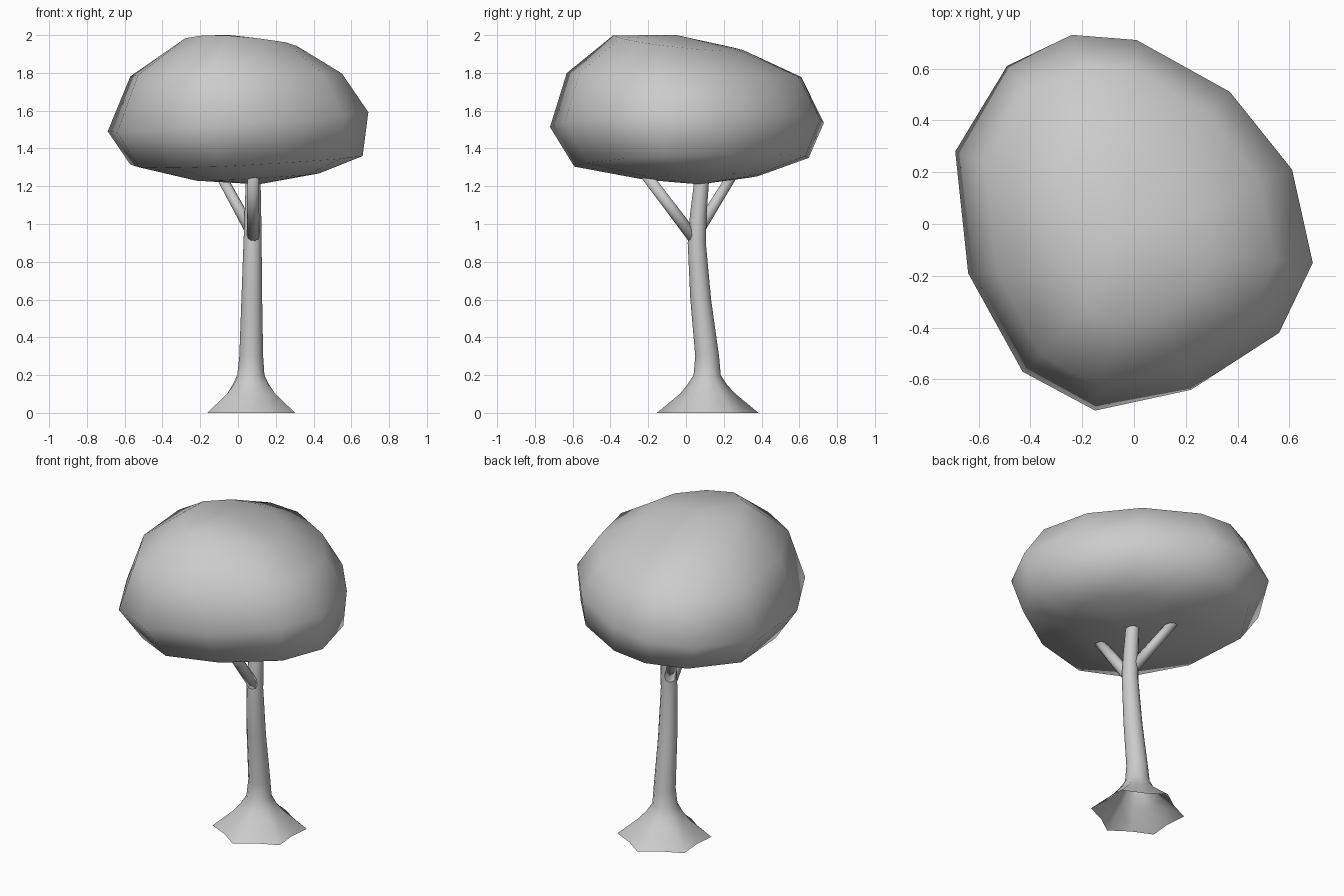
import bpy, bmesh, math
from mathutils import Vector

if "Cube" in bpy.data.objects:
    bpy.data.objects.remove(bpy.data.objects["Cube"])


def loft(name, rings, bottom=None, top=None):
    """Skin equal-length vertex rings; optional pole points close the ends."""
    bm = bmesh.new()
    rows = [[bm.verts.new(p) for p in ring] for ring in rings]
    n = len(rows[0])
    for a, b in zip(rows, rows[1:]):
        for i in range(n):
            j = (i + 1) % n
            bm.faces.new((a[i], a[j], b[j], b[i]))
    for pole, row, flip in ((bottom, rows[0], True), (top, rows[-1], False)):
        if pole is None:
            continue
        v = bm.verts.new(pole)
        for i in range(n):
            j = (i + 1) % n
            bm.faces.new((row[j], row[i], v) if flip else (row[i], row[j], v))
    mesh = bpy.data.meshes.new(name)
    bm.to_mesh(mesh)
    bm.free()
    for f in mesh.polygons:
        f.use_smooth = True
    ob = bpy.data.objects.new(name, mesh)
    bpy.context.collection.objects.link(ob)
    return ob


# Canopy: irregular 12-sided outline, fitted to tilted rings
outline = [(-.24, .73), (.01, .71), (.37, .51), (.61, .21), (.69, -.15), (.56, -.42),
           (.22, -.64), (-.15, -.72), (-.43, -.57), (-.64, -.19), (-.69, .28), (-.49, .61)]
outline = [(x / .69, y / .73) for x, y in reversed(outline)]
# x min, x max, y min, y max, z, tilt along x, tilt along y
levels = [(-.24, .43, -.23, .38, 1.25, .02, .01),
          (-.57, .66, -.60, .65, 1.335, .03, .025),
          (-.69, .69, -.73, .73, 1.54, .055, .015),
          (-.57, .55, -.64, .61, 1.79, .005, -.01),
          (-.30, .31, -.39, .30, 1.955, -.02, -.04)]
rings = []
for x0, x1, y0, y1, z, tx, ty in levels:
    rings.append([((x0 + x1) / 2 + u * (x1 - x0) / 2,
                   (y0 + y1) / 2 + v * (y1 - y0) / 2,
                   z + tx * u + ty * v) for u, v in outline])
loft("canopy", rings, bottom=(.11, .07, 1.21), top=(-.04, -.05, 2.0))

# Trunk: gently bent, with a six-lobed root flare open underneath
# centre x, centre y, z, radius, lobe depth
trunk = [(.07, .115, 0, .245, .024), (.07, .115, .10, .138, .010), (.068, .112, .15, .100, .004),
         (.068, .112, .20, .072, 0), (.07, .112, .30, .063, 0), (.073, .078, .60, .055, 0),
         (.077, .057, .90, .048, 0), (.079, .065, 1.05, .044, 0), (.08, .08, 1.20, .040, 0),
         (.08, .085, 1.28, .038, 0)]
rings = []
for cx, cy, z, r, lobe in trunk:
    ring = []
    for i in range(12):
        a = math.radians(90 + 30 * i)
        rr = r + lobe * (-1) ** i
        ring.append((cx + rr * math.cos(a), cy + rr * math.sin(a), z))
    rings.append(ring)
loft("trunk", rings, top=(.08, .085, 1.28))


# Branches: tapered round limbs forking into the canopy
def branch(name, start, end, r0, r1):
    start, end = Vector(start), Vector(end)
    q = (end - start).to_track_quat('Z', 'Y')
    rings = [[p + q @ Vector((r * math.cos(k * math.tau / 10), r * math.sin(k * math.tau / 10), 0))
              for k in range(10)] for p, r in ((start, r0), (end, r1))]
    loft(name, rings, bottom=start, top=end)


branch("front_branch", (.08, .05, .915), (.08, -.235, 1.29), .034, .030)
branch("back_branch", (.06, .075, .98), (-.11, .265, 1.29), .032, .027)
